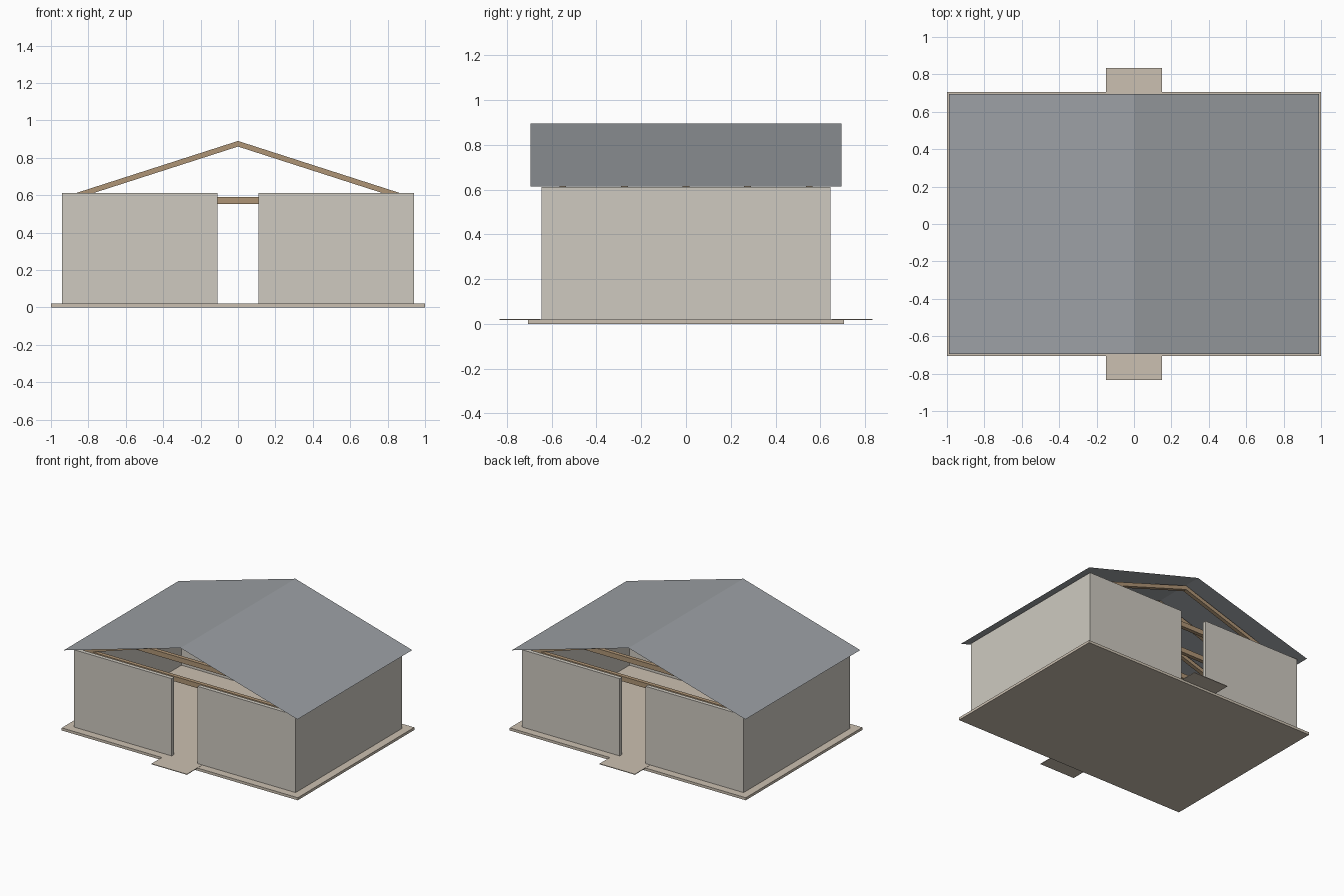
import bpy
from mathutils import Vector

if "Cube" in bpy.data.objects:
    bpy.data.objects.remove(bpy.data.objects["Cube"])


def material(name, rgb):
    m = bpy.data.materials.new(name)
    m.diffuse_color = (*rgb, 1)
    m.use_nodes = True
    m.node_tree.nodes["Principled BSDF"].inputs["Base Color"].default_value = m.diffuse_color
    return m


WALL = material("plaster", (0.62, 0.59, 0.53))
FLOOR = material("concrete", (0.60, 0.53, 0.44))
WOOD = material("timber", (0.43, 0.30, 0.18))
ROOF = material("roofing", (0.33, 0.35, 0.37))


def mesh_object(name, verts, faces, mat):
    me = bpy.data.meshes.new(name)
    me.from_pydata(verts, [], faces)
    me.materials.append(mat)
    ob = bpy.data.objects.new(name, me)
    bpy.context.collection.objects.link(ob)
    return ob


def extrude_y(name, profile, y0, y1, mat):
    """Extrude an x-z profile (counter-clockwise seen from the front) along y."""
    n = len(profile)
    verts = [Vector((x, y, z)) for y in (y0, y1) for x, z in profile]
    faces = [tuple(range(n)), tuple(reversed(range(n, 2 * n)))]
    faces += [(i, i + n, (i + 1) % n + n, (i + 1) % n) for i in range(n)]
    return mesh_object(name, verts, faces, mat)


def box(name, x0, x1, y0, y1, z0, z1, mat):
    return extrude_y(name, [(x0, z0), (x1, z0), (x1, z1), (x0, z1)], y0, y1, mat)


# Floor slab and thin entrance steps
box("floor_slab", -1, 1, -0.705, 0.705, 0, 0.02, FLOOR)
box("front_step", -0.15, 0.15, -0.833, -0.65, 0.017, 0.022, FLOOR)
box("back_step", -0.15, 0.15, 0.65, 0.833, 0.017, 0.022, FLOOR)

# Two C-shaped wall halves leave a full-height doorway front and back
X, Y, T, DOOR, Z0, Z1 = 0.94, 0.645, 0.03, 0.11, 0.02, 0.612
for side, s in (("left", -1), ("right", 1)):
    plan = [(DOOR, -Y), (X, -Y), (X, Y), (DOOR, Y),
            (DOOR, Y - T), (X - T, Y - T), (X - T, -Y + T), (DOOR, -Y + T)]
    if s < 0:
        plan = [(-x, y) for x, y in reversed(plan)]
    n = len(plan)
    verts = [(x, y, z) for z in (Z0, Z1) for x, y in plan]
    faces = [tuple(reversed(range(n))), tuple(range(n, 2 * n))]
    faces += [(i, (i + 1) % n, (i + 1) % n + n, i + n) for i in range(n)]
    mesh_object(side + "_wall", verts, faces, WALL)

# Roof trusses: a pair of rafters over a tie beam
SPAN, APEX, EAVE, DEPTH, HALF = 0.92, 0.89, 0.594, 0.03, 0.015
for k in range(5):
    y = -0.55 + 0.275 * k
    extrude_y(f"rafters_{k + 1}",
              [(-SPAN, EAVE - DEPTH), (0, APEX - DEPTH), (SPAN, EAVE - DEPTH),
               (SPAN, EAVE), (0, APEX), (-SPAN, EAVE)], y - HALF, y + HALF, WOOD)
    box(f"tie_beam_{k + 1}", -SPAN, SPAN, y - HALF, y + HALF, 0.552, 0.59, WOOD)

# Thin gable roof sheet
R, L = 0.99, 0.695
mesh_object("roof",
            [(-R, -L, 0.613), (0, -L, 0.895), (R, -L, 0.613),
             (-R, L, 0.613), (0, L, 0.895), (R, L, 0.613)],
            [(0, 1, 4, 3), (1, 2, 5, 4)], ROOF)
